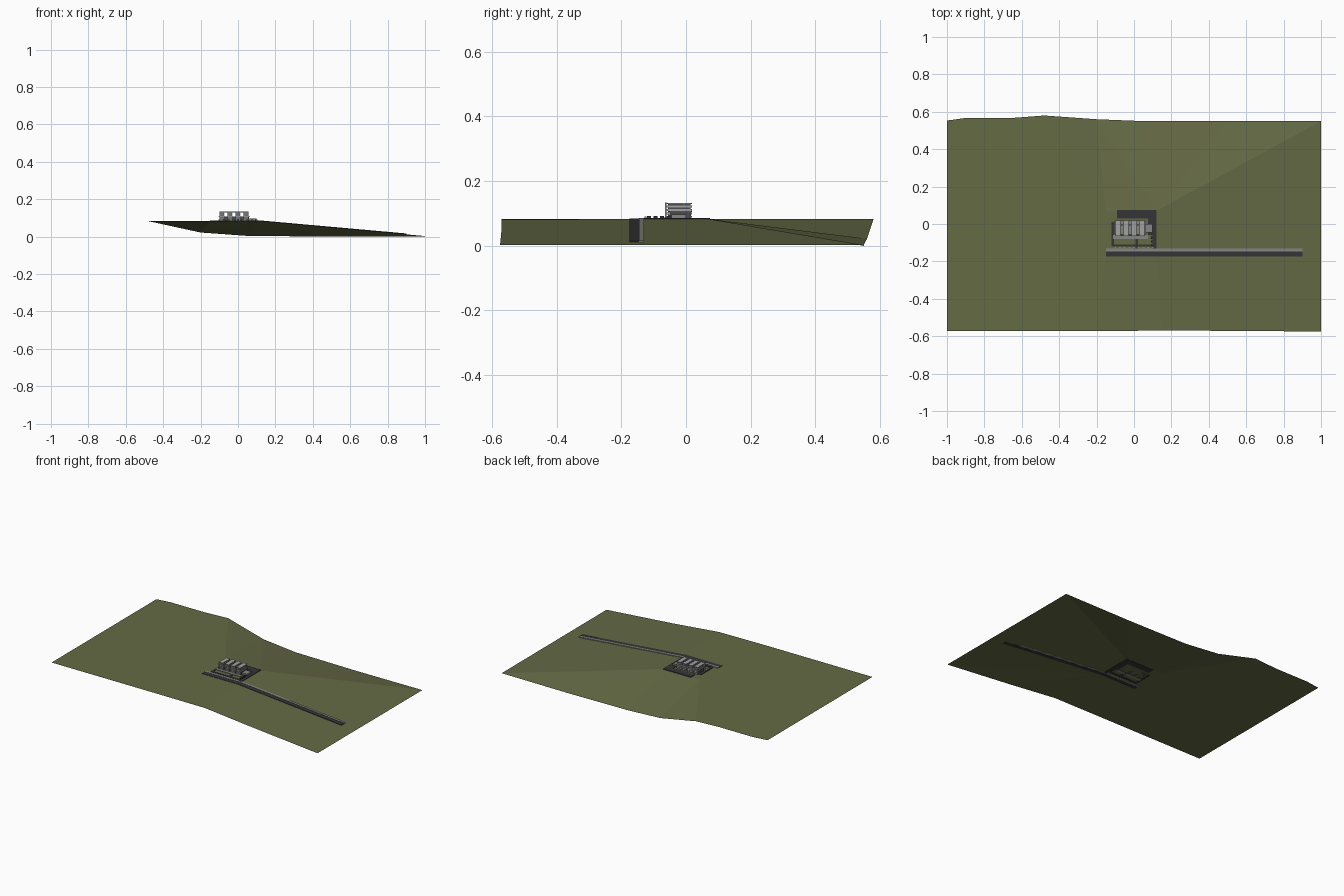
import bpy, bmesh

if "Cube" in bpy.data.objects:
    bpy.data.objects.remove(bpy.data.objects["Cube"])

def mat(name, r, g, b):
    m = bpy.data.materials.new(name)
    m.diffuse_color = (r, g, b, 1)
    m.use_nodes = True
    m.node_tree.nodes["Principled BSDF"].inputs["Base Color"].default_value = m.diffuse_color
    return m

OLIVE = mat("olive grass", 0.13, 0.145, 0.06)
ASPHALT = mat("dark asphalt", 0.036, 0.036, 0.04)
PAVING = mat("grey paving", 0.24, 0.24, 0.23)
CONCRETE = mat("pale concrete", 0.36, 0.36, 0.35)
GLASS = mat("dark glass", 0.07, 0.07, 0.08)

def make(name, verts, faces, m):
    me = bpy.data.meshes.new(name)
    me.from_pydata(verts, [], faces)
    me.materials.append(m)
    bm = bmesh.new()
    bm.from_mesh(me)
    bmesh.ops.recalc_face_normals(bm, faces=bm.faces)
    bm.to_mesh(me)
    bm.free()
    ob = bpy.data.objects.new(name, me)
    bpy.context.collection.objects.link(ob)
    return ob

def strip(name, xs, zs, y0, y1, thick, m):
    """Solid ribbon running along x, with a top height at each station."""
    v, f = [], []
    for x, z in zip(xs, zs):
        v += [(x, y0, z - thick), (x, y1, z - thick), (x, y1, z), (x, y0, z)]
    for i in range(len(xs) - 1):
        a = 4 * i
        f += [(a + k, a + (k + 1) % 4, a + 4 + (k + 1) % 4, a + 4 + k) for k in range(4)]
    n = len(v)
    f += [(0, 1, 2, 3), (n - 4, n - 3, n - 2, n - 1)]
    return make(name, v, f, m)

def box(name, x0, x1, y0, y1, z0, z1, m):
    return strip(name, (x0, x1), (z1, z1), y0, y1, z1 - z0, m)

# Terrain: flat building pad, fanned out to an irregular edge
H = 0.083
pad = [(-0.15, -0.17, H), (0.12, -0.17, H), (0.12, 0.07, H), (-0.15, 0.07, H)]
edge = [  # x, y, z, pad corner that owns the point
    (-1, -0.572, H, 0), (-0.2, -0.572, H, 0),
    (0.15, -0.57, 0.081, 1), (0.5, -0.571, 0.046, 1), (1, -0.575, 0.003, 1),
    (1, 0.55, 0.002, 2), (0.5, 0.55, 0.0, 2), (0.05, 0.55, 0.004, 2),
    (-0.2, 0.56, 0.022, 3), (-0.48, 0.58, H, 3), (-0.65, 0.567, H, 3),
    (-0.9, 0.567, H, 3), (-1, 0.553, H, 3)]
faces = [(0, 1, 2, 3)]
for i, p in enumerate(edge):
    j = (i + 1) % len(edge)
    q = edge[j]
    faces.append((p[3], 4 + i, 4 + j))
    if p[3] != q[3]:
        faces.append((p[3], 4 + j, q[3]))
make("terrain", pad + [e[:3] for e in edge], faces, OLIVE)

# Road and pavement running down the slope
xs = (-0.15, 0.12, 0.9)
strip("road", xs, (0.085, 0.085, 0.0155), -0.175, -0.146, 0.004, ASPHALT)
strip("pavement", xs, (0.0865, 0.0865, 0.017), -0.146, -0.13, 0.005, PAVING)

# Driveway wrapping round the back and right of the building
zb, zt = 0.081, 0.0865
box("rear_yard", -0.09, 0.12, 0.03, 0.075, zb, zt, ASPHALT)
box("side_yard", 0.075, 0.12, -0.06, 0.03, zb, zt, ASPHALT)
box("drive_exit", 0.1, 0.12, -0.14, -0.06, zb, zt, ASPHALT)

# Footpaths in front
box("left_path", -0.12, -0.108, -0.115, 0.01, zb, zt, ASPHALT)
box("front_path", -0.12, 0.1, -0.119, -0.109, zb, zt, ASPHALT)
box("entrance_path", 0.008, 0.022, -0.13, -0.06, zb, zt, ASPHALT)
box("forecourt", -0.112, 0.075, -0.08, -0.06, zb, zt + 0.001, PAVING)

# Low kerb blocks along the front path and drive
for i in range(9):
    x = -0.105 + i * 0.025
    box("kerb_block", x, x + 0.01, -0.128, -0.122, zb, 0.091, PAVING)
for i in range(4):
    y = -0.12 + i * 0.02
    box("drive_kerb", 0.09, 0.098, y, y + 0.012, zb, 0.092, ASPHALT)

# Podium storey and side annex
box("podium", -0.1, 0.06, -0.05, 0.015, 0.083, 0.105, GLASS)
box("podium_roof", -0.105, 0.063, -0.056, 0.018, 0.105, 0.107, PAVING)
box("annex", 0.06, 0.1, -0.045, 0.0, 0.083, 0.097, PAVING)

# Four housing blocks: glazed core with projecting floor slabs
for i in range(4):
    x = -0.1 + i * 0.043
    box("block_core", x + 0.002, x + 0.026, -0.055, 0.014, 0.083, 0.13, GLASS)
    for k in range(5):
        z = 0.087 + k * 0.0105
        box("floor_slab", x, x + 0.028, -0.06, 0.018, z, z + 0.0055 if k < 4 else z + 0.003, CONCRETE)
    box("front_post", x, x + 0.004, -0.065, -0.061, 0.083, 0.134, CONCRETE)

# Thin roof beams tying the blocks together
box("front_beam", -0.1, 0.057, -0.065, -0.06, 0.131, 0.134, CONCRETE)
box("mid_beam", -0.1, 0.057, -0.008, -0.003, 0.128, 0.131, PAVING)
